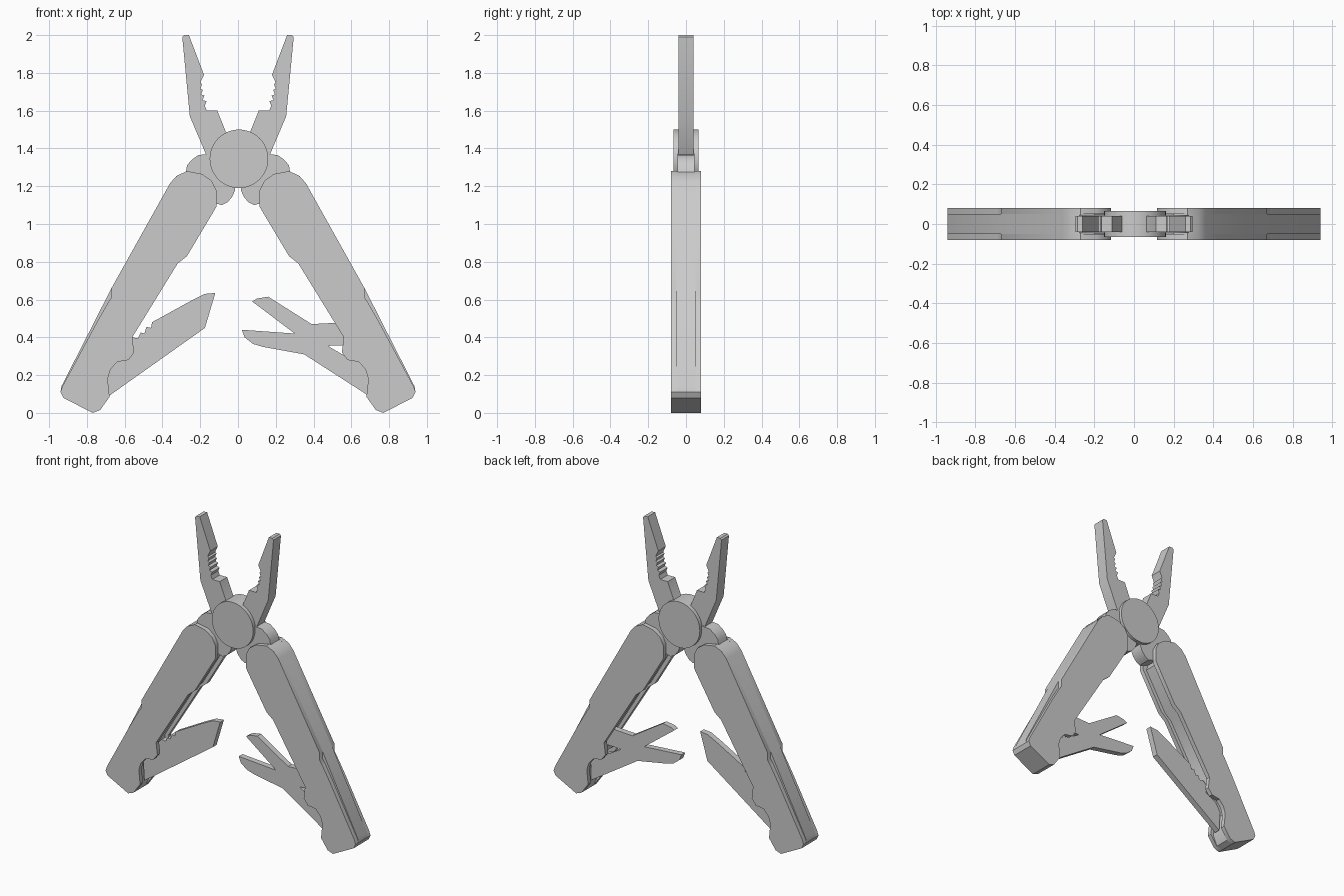
import bpy, bmesh, math


def prism(name, pts, y0, y1, side=1, smooth=35):
    """Extrude an x-z profile from y0 to y1; side=-1 flips it in x."""
    bm = bmesh.new()
    front = [bm.verts.new((x * side, y0, z)) for x, z in pts]
    back = [bm.verts.new((x * side, y1, z)) for x, z in pts]
    bm.faces.new(front)
    bm.faces.new(back[::-1])
    n = len(pts)
    for i in range(n):
        j = (i + 1) % n
        bm.faces.new((front[j], front[i], back[i], back[j]))
    bmesh.ops.recalc_face_normals(bm, faces=bm.faces)
    mesh = bpy.data.meshes.new(name)
    bm.to_mesh(mesh)
    bm.free()
    ob = bpy.data.objects.new(name, mesh)
    bpy.context.collection.objects.link(ob)
    bpy.context.view_layer.objects.active = ob
    bpy.ops.object.select_all(action='DESELECT')
    ob.select_set(True)
    bpy.ops.object.shade_smooth_by_angle(angle=math.radians(smooth))
    return ob


# All paired profiles are drawn on +x and flipped for the left side
plate = [(.27, 1.28), (.19, 1.265), (.14, 1.23), (.115, 1.18), (.115, 1.09),
         (.27, .83), (.32, .79), (.56, .40), (.55, .32), (.58, .28),
         (.64, .27), (.675, .23), (.69, .18), (.68, .085), (.73, .015),
         (.77, 0), (.925, .08), (.94, .11), (.93, .14), (.75, .475),
         (.69, .58), (.67, .61), (.67, .66), (.36, 1.215), (.325, 1.255)]
core = [(.27, 1.278), (.20, 1.24), (.145, 1.09), (.30, .83), (.35, .79),
        (.585, .40), (.58, .32), (.66, .28), (.71, .20), (.70, .085),
        (.73, .015), (.77, 0), (.925, .08), (.94, .11), (.935, .14),
        (.67, .66), (.36, 1.215), (.325, 1.255)]
ear = [(.28, 1.25), (.27, 1.31), (.245, 1.34), (.21, 1.365), (.16, 1.37),
       (.01, 1.36), (.015, 1.18), (.03, 1.145), (.055, 1.115),
       (.085, 1.10), (.12, 1.11), (.22, 1.16)]

# Jaw with a row of small gripping teeth
teeth = []
for i in range(5):
    z = 1.77 - i * .03
    bulge = .19 + .008 * math.sin(math.pi * i / 4) - .006 * i
    teeth += [(bulge, z), (bulge + .01, z - .024)]
jaw = [(.295, 1.99), (.285, 2.0), (.26, 2.0), (.18, 1.79)] + teeth + [
    (.165, 1.60), (.11, 1.60), (.065, 1.49), (.01, 1.42), (.01, 1.32),
    (.15, 1.33), (.17, 1.37), (.255, 1.57)]

for label, s in (("right", 1), ("left", -1)):
    prism(label + "_handle_front_plate", plate, -.08, -.05, s)
    prism(label + "_handle_back_plate", plate, .05, .08, s)
    prism(label + "_handle_core", core, -.05, .05, s)
    prism(label + "_hinge_ear", ear, -.045, .045, s)
    prism(label + "_jaw", jaw, -.04, .04, s)

# Central pivot disc
disc = [(.005 + .155 * math.cos(2 * math.pi * i / 48),
         1.345 + .155 * math.sin(2 * math.pi * i / 48)) for i in range(48)]
prism("pivot_disc", disc, -.066, .066)

# Knife blade folded out of the left handle
blade = [(.69, .085), (.175, .45), (.12, .635), (.175, .63), (.255, .59),
         (.455, .48), (.46, .45), (.485, .455), (.495, .42), (.515, .425),
         (.53, .395), (.56, .40), (.70, .25)]
prism("knife_blade", blade, -.02, .02, -1, 20)

# Scissors folded out of the right handle
scissors = [(.075, .59), (.10, .605), (.16, .615), (.39, .47), (.58, .48),
            (.60, .36), (.475, .355), (.56, .305), (.70, .25), (.70, .085),
            (.35, .31), (.13, .35), (.08, .365), (.035, .40), (.02, .44),
            (.30, .42)]
prism("scissors", scissors, -.02, .02, 1, 20)
